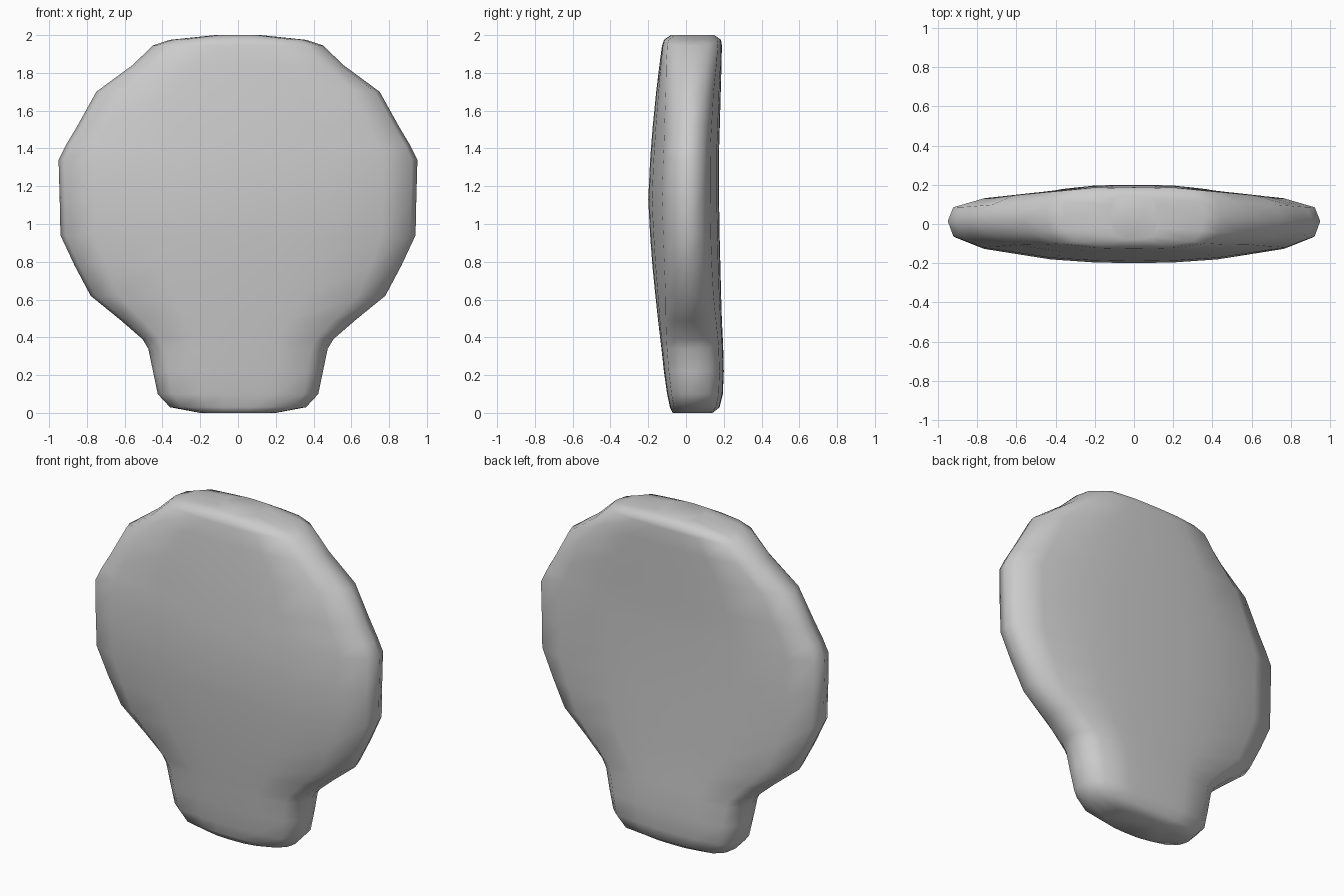
import bpy, bmesh

# Levels from bottom to top: height, half width, front y, back y
LEVELS = [
    (0.00, 0.20, -0.07, 0.14), (0.03, 0.36, -0.085, 0.178), (0.10, 0.425, -0.10, 0.195),
    (0.22, 0.45, -0.117, 0.20), (0.34, 0.475, -0.13, 0.197), (0.39, 0.505, -0.136, 0.195),
    (0.49, 0.62, -0.148, 0.19), (0.62, 0.78, -0.162, 0.186), (0.78, 0.865, -0.178, 0.182),
    (0.94, 0.94, -0.19, 0.178), (1.13, 0.944, -0.20, 0.175), (1.34, 0.95, -0.19, 0.175),
    (1.42, 0.91, -0.184, 0.176), (1.52, 0.85, -0.176, 0.179), (1.70, 0.75, -0.158, 0.184),
    (1.84, 0.56, -0.141, 0.188), (1.945, 0.45, -0.127, 0.19), (1.975, 0.36, -0.117, 0.185),
    (2.00, 0.12, -0.08, 0.15),
]

# Quarter-section shape: (x fraction, depth fraction)
WIDE = [(0, 1), (0.22, 0.98), (0.45, 0.91), (0.81, 0.66), (0.97, 0.38)]
NARROW = [(0, 1), (0.22, 0.99), (0.45, 0.97), (0.82, 0.83), (0.96, 0.47)]


def ring(w, front, back):
    """Closed section: rounder at the wide disc, boxier at the neck and top."""
    t = min(max((w - 0.45) / 0.45, 0), 1)
    q = [(a[0] + (b[0] - a[0]) * t, a[1] + (b[1] - a[1]) * t) for a, b in zip(NARROW, WIDE)]
    mid = 0.015 + 0.02 * (1 - t)
    f = [(x * w, mid + d * (front - mid)) for x, d in q]
    k = [(x * w, mid + (d + 0.25 * d * (1 - d)) * (back - mid)) for x, d in q]
    right = f + [(w, mid)] + k[::-1]
    return right + [(-x, y) for x, y in right[-2:0:-1]]


# Rounded disc with a short neck, lofted through the levels
bm = bmesh.new()
rings = [[bm.verts.new((x, y, z)) for x, y in ring(w, f, b)] for z, w, f, b in LEVELS]
n = len(rings[0])
for lo, hi in zip(rings, rings[1:]):
    for i in range(n):
        j = (i + 1) % n
        bm.faces.new((lo[i], lo[j], hi[j], hi[i]))
bm.faces.new(rings[0][::-1])
bm.faces.new(rings[-1])
bmesh.ops.recalc_face_normals(bm, faces=bm.faces[:])
for face in bm.faces:
    face.smooth = True

mesh = bpy.data.meshes.new("paddle_body")
bm.to_mesh(mesh)
bm.free()
body = bpy.data.objects.new("paddle_body", mesh)
bpy.context.collection.objects.link(body)
